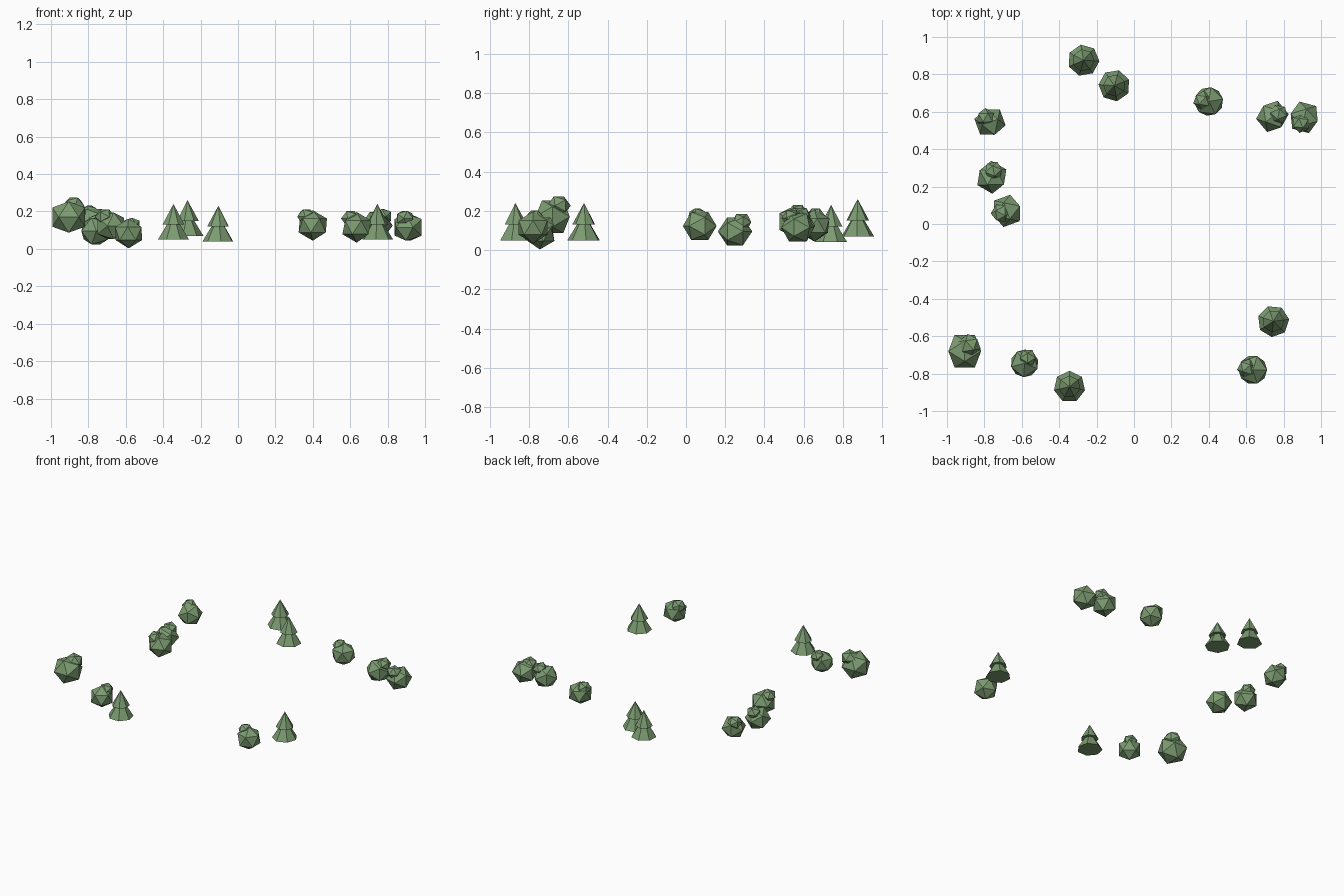
import bpy, bmesh, math
from mathutils import Matrix, Vector

cube = bpy.data.objects.get("Cube")
if cube:
    bpy.data.objects.remove(cube)

green = bpy.data.materials.new("foliage_green")
green.use_nodes = True
colour = (0.20, 0.33, 0.165, 1)
green.diffuse_color = colour
green.node_tree.nodes["Principled BSDF"].inputs["Base Color"].default_value = colour


def make_object(name, bm, location):
    mesh = bpy.data.meshes.new(name)
    bm.to_mesh(mesh)
    bm.free()
    mesh.materials.append(green)
    obj = bpy.data.objects.new(name, mesh)
    obj.location = location
    bpy.context.collection.objects.link(obj)


def add_ball(bm, centre, radius, tilt, yaw, squash):
    # tilt of 31.7 degrees puts an edge on top instead of a corner
    m = (Matrix.Translation(centre) @ Matrix.Diagonal((1, 1, squash, 1))
         @ Matrix.Rotation(math.radians(yaw), 4, "Z")
         @ Matrix.Rotation(math.radians(-tilt), 4, "Y"))
    bmesh.ops.create_icosphere(bm, subdivisions=1, radius=radius, matrix=m)


def add_cone(bm, radius, base, height, yaw):
    m = (Matrix.Rotation(math.radians(yaw), 4, "Z")
         @ Matrix.Translation((0, 0, base + height / 2)))
    bmesh.ops.create_cone(bm, cap_ends=True, segments=7, radius1=radius,
                          radius2=0, depth=height, matrix=m)


# Conifers: two stacked cones (x, y, base height, yaw)
trees = [(-0.27, 0.875, 0.07, 10), (-0.105, 0.74, 0.04, 35),
         (0.745, -0.52, 0.05, 20), (-0.345, -0.87, 0.05, 0)]
for i, (x, y, z, yaw) in enumerate(trees):
    bm = bmesh.new()
    add_cone(bm, 0.085, 0, 0.14, yaw)
    add_cone(bm, 0.06, 0.08, 0.11, yaw)
    make_object(f"conifer_{i + 1}", bm, (x, y, z))

# Bushes: a ball with a smaller ball on top
# (x, y, centre height, radius, tilt, yaw, bump direction)
bushes = [(-0.77, 0.545, 0.145, 0.085, 31.7, 20, 135),
          (-0.76, 0.25, 0.095, 0.088, 31.7, 60, 75),
          (-0.68, 0.07, 0.123, 0.088, 31.7, 110, 200),
          (0.40, 0.655, 0.125, 0.086, 0, 10, 170),
          (0.74, 0.575, 0.125, 0.088, 31.7, 40, 20),
          (0.91, 0.57, 0.115, 0.088, 31.7, 75, 240),
          (-0.905, -0.68, 0.17, 0.103, 31.7, 90, 50),
          (-0.585, -0.745, 0.082, 0.083, 0, 50, 60),
          (0.635, -0.78, 0.115, 0.086, 0, 0, 165)]
for i, (x, y, z, r, tilt, yaw, bump) in enumerate(bushes):
    bm = bmesh.new()
    add_ball(bm, (0, 0, 0), r, tilt, yaw, 0.95)
    a = math.radians(bump)
    offset = Vector((math.cos(a) * 0.4, math.sin(a) * 0.4, 0.55)) * r
    add_ball(bm, offset, r * 0.6, 31.7, yaw + 40, 0.9)
    make_object(f"bush_{i + 1}", bm, (x, y, z))
